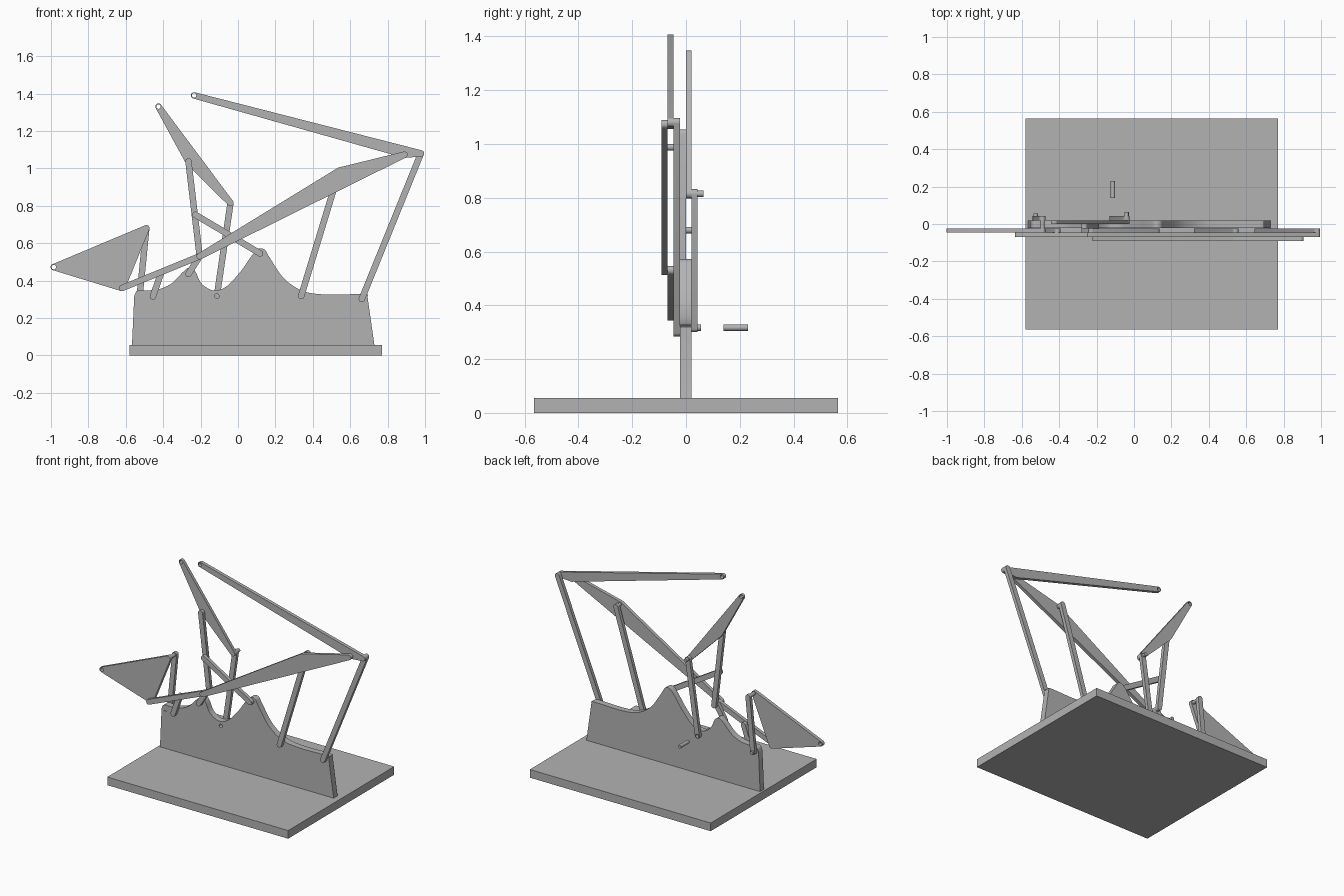
import bpy
import math
from mathutils import Vector
from mathutils.geometry import convex_hull_2d

if "Cube" in bpy.data.objects:
    bpy.data.objects.remove(bpy.data.objects["Cube"])

grey = bpy.data.materials.new("plain grey")
grey.use_nodes = True
grey.diffuse_color = (0.45, 0.45, 0.45, 1)
grey.node_tree.nodes["Principled BSDF"].inputs["Base Color"].default_value = (0.45, 0.45, 0.45, 1)

R = 0.017      # rounded end radius of every link
HOLE = 0.012   # pin hole radius


def circle(c, r, n=24):
    return [Vector((c[0] + r * math.cos(math.tau * i / n),
                    c[1] + r * math.sin(math.tau * i / n))) for i in range(n)]


def finish(obj, name):
    obj.name = obj.data.name = name
    obj.data.materials.clear()
    obj.data.materials.append(grey)
    bpy.ops.object.select_all(action='DESELECT')
    obj.select_set(True)
    bpy.context.view_layer.objects.active = obj
    bpy.ops.object.shade_smooth_by_angle(angle=math.radians(35))


def slab(name, outline, y0, y1, holes=()):
    """Flat x-z outline with round holes, extruded from y0 to y1."""
    curve = bpy.data.curves.new(name, 'CURVE')
    curve.dimensions = '2D'
    curve.fill_mode = 'BOTH'
    curve.extrude = (y1 - y0) / 2
    for loop in [outline] + [circle(h, HOLE) for h in holes]:
        spline = curve.splines.new('POLY')
        spline.points.add(len(loop) - 1)
        for p, co in zip(spline.points, loop):
            p.co = (co[0], co[1], 0, 1)
        spline.use_cyclic_u = True
    obj = bpy.data.objects.new(name, curve)
    bpy.context.collection.objects.link(obj)
    bpy.ops.object.select_all(action='DESELECT')
    obj.select_set(True)
    bpy.context.view_layer.objects.active = obj
    bpy.ops.object.convert(target='MESH')
    obj = bpy.context.view_layer.objects.active
    obj.rotation_euler.x = math.pi / 2
    obj.location.y = (y0 + y1) / 2
    finish(obj, name)


def link(name, joints, layer, holes=()):
    """Rounded bar or triangular link: hull of circles around its joints."""
    pts = [p for j in joints for p in circle(j, R)]
    slab(name, [pts[i] for i in convex_hull_2d(pts)], *layer, holes)


def pin(name, c, y0, y1, r=HOLE):
    bpy.ops.mesh.primitive_cylinder_add(vertices=24, radius=r, depth=y1 - y0,
                                        location=(c[0], (y0 + y1) / 2, c[1]),
                                        rotation=(math.pi / 2, 0, 0))
    finish(bpy.context.object, name)


def smooth(pts, n=6):
    """Catmull-Rom curve through the points."""
    p = [Vector(q) for q in [pts[0]] + pts + [pts[-1]]]
    out = []
    for a, b, c, d in zip(p, p[1:], p[2:], p[3:]):
        for i in range(n):
            t = i / n
            out.append(0.5 * (2 * b + (c - a) * t + (2 * a - 5 * b + 4 * c - d) * t * t
                              + (3 * b - a - 3 * c + d) * t ** 3))
    return out + [p[-1]]


# Base board
bpy.ops.mesh.primitive_cube_add(size=1, location=(0.095, 0, 0.0275))
base = bpy.context.object
base.scale = (1.35, 1.13, 0.055)
finish(base, "base_board")

# Joint positions (x, z)
tail, low_left = (-0.985, 0.472), (-0.62, 0.36)
left_top, left_foot = (-0.49, 0.68), (-0.526, 0.317)
short_foot, short_top = (-0.455, 0.315), (-0.41, 0.445)
hub, hub_foot = (-0.205, 0.53), (-0.265, 0.435)
mast_top, brace_top, brace_foot = (-0.265, 1.037), (-0.228, 0.752), (0.118, 0.545)
beak, elbow, mid_foot = (-0.425, 1.33), (-0.04, 0.815), (-0.113, 0.317)
knee, knee_foot = (0.542, 0.988), (0.338, 0.318)
bar_end, far_top, far_foot = (0.89, 1.073), (0.978, 1.08), (0.662, 0.302)
arm_tip = (-0.235, 1.39)

# Upright plate with wavy top edge
wave = [(-0.555, 0.315), (-0.545, 0.34), (-0.525, 0.349), (-0.49, 0.347), (-0.42, 0.355),
        (-0.355, 0.385), (-0.295, 0.445), (-0.263, 0.468), (-0.23, 0.452), (-0.2, 0.39),
        (-0.16, 0.358), (-0.12, 0.347), (-0.06, 0.37), (0.015, 0.45), (0.075, 0.535),
        (0.11, 0.57), (0.142, 0.566), (0.165, 0.53), (0.23, 0.43), (0.29, 0.375),
        (0.37, 0.337), (0.49, 0.325), (0.675, 0.328), (0.692, 0.315)]
slab("upright_plate", [(-0.567, 0.05)] + smooth(wave) + [(0.73, 0.05)], -0.022, 0.02,
     [left_foot, mid_foot])

# Layers of links, front to back
L1, L2, L3 = (-0.092, -0.069), (-0.069, -0.046), (-0.046, -0.023)
L4, L5, L6 = (-0.023, 0.0), (0.0, 0.02), (0.02, 0.043)
link("main_beam", [hub, knee, bar_end], L1)
link("top_arm", [arm_tip, far_top, bar_end], L2, [arm_tip])
link("low_arm", [low_left, hub], L2)
link("tail_triangle", [tail, left_top, low_left], L3, [tail])
link("short_crank", [short_foot, short_top], L3)
link("hub_crank", [hub_foot, hub], L3)
link("brace", [brace_top, brace_foot], L3)
link("knee_leg", [knee_foot, knee], L3)
link("far_leg", [far_foot, far_top], L3)
link("mast", [hub, mast_top], L4)
link("beak_triangle", [beak, mast_top, elbow], L5, [beak])
link("left_leg", [left_foot, left_top], L6)
link("middle_leg", [mid_foot, elbow], L6, [mid_foot])

# Pins
pin("bar_pin", bar_end, -0.09, -0.048)
pin("far_pin", far_top, -0.067, -0.025)
pin("knee_pin", knee, -0.09, -0.025)
pin("hub_pin", hub, -0.09, -0.002)
pin("low_left_pin", low_left, -0.067, -0.025)
pin("short_pin", short_top, -0.067, -0.025)
pin("brace_pin", brace_top, -0.044, -0.002)
pin("mast_pin", mast_top, -0.021, 0.018)
pin("left_top_pin", left_top, -0.044, 0.041)
pin("elbow_pin", elbow, 0.002, 0.065)
pin("left_foot_pin", left_foot, -0.02, 0.055)
pin("loose_pin", mid_foot, 0.14, 0.23)
